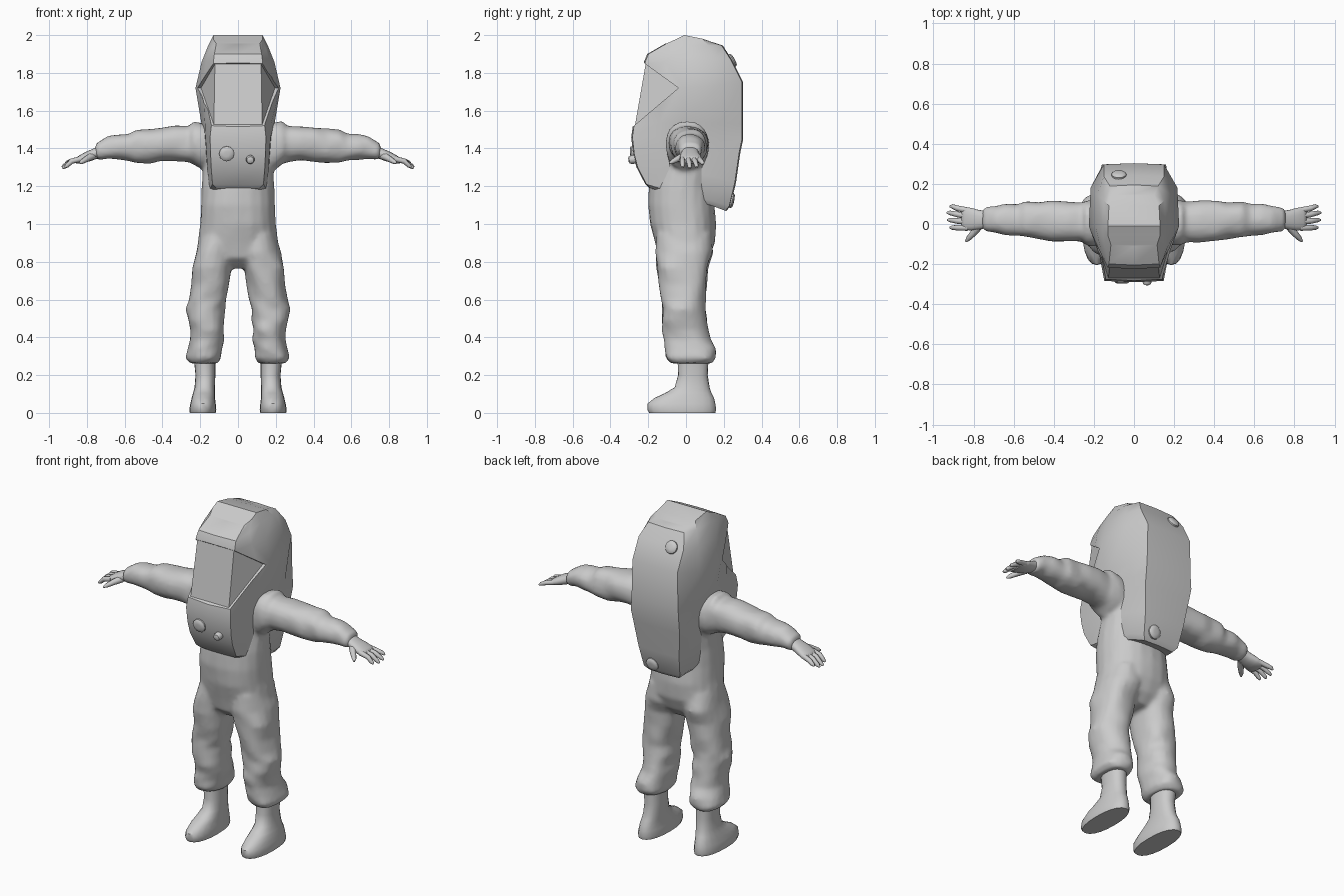
import bpy, bmesh, math, random
from mathutils import Vector

if "Cube" in bpy.data.objects:
    bpy.data.objects.remove(bpy.data.objects["Cube"])

random.seed(4)
grey = bpy.data.materials.new("suit_grey")
grey.diffuse_color = (0.6, 0.6, 0.6, 1)
grey.use_nodes = True
grey.node_tree.nodes["Principled BSDF"].inputs["Base Color"].default_value = grey.diffuse_color


def make(name, verts, faces, angle=35):
    me = bpy.data.meshes.new(name)
    me.from_pydata([tuple(v) for v in verts], [], faces)
    bm = bmesh.new()
    bm.from_mesh(me)
    bmesh.ops.recalc_face_normals(bm, faces=bm.faces)
    bm.to_mesh(me)
    bm.free()
    ob = bpy.data.objects.new(name, me)
    bpy.context.collection.objects.link(ob)
    me.materials.append(grey)
    smooth(ob, angle)
    return ob


def select(obs):
    bpy.ops.object.select_all(action='DESELECT')
    for o in obs:
        o.select_set(True)
    bpy.context.view_layer.objects.active = obs[0]


def smooth(ob, angle):
    select([ob])
    bpy.ops.object.shade_smooth_by_angle(angle=math.radians(angle))


def apply(ob, kind, **settings):
    m = ob.modifiers.new(kind, kind)
    for k, v in settings.items():
        setattr(m, k, v)
    select([ob])
    bpy.ops.object.modifier_apply(modifier=m.name)


def loft(name, rings, angle=35):
    n = len(rings[0])
    verts = [p for r in rings for p in r]
    faces = [(i * n + j, i * n + (j + 1) % n, (i + 1) * n + (j + 1) % n, (i + 1) * n + j)
             for i in range(len(rings) - 1) for j in range(n)]
    for base in (0, (len(rings) - 1) * n):      # caps in mirrored strips
        for j in range(n // 2):
            f = [base + j, base + j + 1, base + n - j - 1, base + (n - j) % n]
            faces.append(list(dict.fromkeys(f)))
    return make(name, verts, faces, angle)


def oval(axis, at, a0, a1, b0, b1, wrinkle=0.0, n=20):
    """Rounded section across the x or z axis, with a little cloth waviness."""
    ph, k, pts = random.uniform(0, 6.28), random.choice((2, 3, 4)), []
    for i in range(n):
        t = 2 * math.pi * i / n
        c, s = math.cos(t), math.sin(t)
        r = 1 + wrinkle * math.sin(k * t + ph)
        a = (a0 + a1) / 2 + (a1 - a0) / 2 * r * math.copysign(abs(c) ** 0.88, c)
        b = (b0 + b1) / 2 + (b1 - b0) / 2 * r * math.copysign(abs(s) ** 0.88, s)
        pts.append((a, b, at) if axis == 'z' else (at, a, b))
    return pts


def sections(name, axis, rows, side=1, wrinkle=0.0, angle=35):
    ob = loft(name, [oval(axis, *r, wrinkle=wrinkle) for r in rows], angle)
    if side < 0:
        ob.data.transform(((-1, 0, 0, 0), (0, 1, 0, 0), (0, 0, 1, 0), (0, 0, 0, 1)))
        ob.data.flip_normals()
    return ob


def tube(name, path):
    rings = []
    for i, (x, y, z, r) in enumerate(path):
        a, b = Vector(path[max(i - 1, 0)][:3]), Vector(path[min(i + 1, len(path) - 1)][:3])
        q = (b - a).to_track_quat('Z', 'Y')
        rings.append([Vector((x, y, z)) + q @ Vector((r * math.cos(t * math.pi / 4), r * math.sin(t * math.pi / 4), 0))
                      for t in range(8)])
    return loft(name, rings, 60)


# Cloth body: torso, trousers and sleeves fused into one suit
torso = [(.765, -.10, .10, -.08, .07), (.82, -.20, .20, -.145, .12), (.90, -.212, .212, -.165, .155),
         (1.0, -.20, .20, -.19, .16), (1.1, -.197, .197, -.20, .15), (1.2, -.19, .19, -.195, .15),
         (1.3, -.185, .185, -.16, .16), (1.42, -.19, .19, -.125, .16), (1.5, -.17, .17, -.10, .14),
         (1.54, -.10, .10, -.06, .10)]
leg = [(.95, .02, .20, -.15, .13), (.85, .015, .225, -.16, .145), (.77, .03, .245, -.155, .115),
       (.68, .045, .25, -.14, .11), (.60, .06, .262, -.13, .105), (.55, .07, .275, -.125, .10),
       (.49, .07, .265, -.125, .11), (.44, .08, .25, -.13, .12), (.39, .075, .25, -.115, .13),
       (.34, .085, .265, -.11, .155), (.29, .088, .277, -.105, .16), (.262, .11, .255, -.08, .14)]
arm = [(.12, -.10, .12, 1.29, 1.52), (.20, -.11, .12, 1.29, 1.54), (.235, -.105, .12, 1.315, 1.545),
       (.26, -.09, .11, 1.325, 1.52), (.33, -.09, .115, 1.335, 1.52), (.41, -.085, .115, 1.33, 1.512),
       (.47, -.075, .11, 1.32, 1.505), (.54, -.065, .112, 1.325, 1.50), (.58, -.06, .10, 1.335, 1.475),
       (.64, -.055, .10, 1.34, 1.475), (.69, -.045, .088, 1.345, 1.465), (.73, -.04, .085, 1.34, 1.44),
       (.755, -.032, .078, 1.345, 1.425)]
cloth = [sections("suit", 'z', torso, wrinkle=.012)]
for s in (1, -1):
    cloth += [sections("leg", 'z', leg, s, .045), sections("sleeve", 'x', arm, s, .035)]
select(cloth)
bpy.ops.object.join()
suit = cloth[0]
apply(suit, 'REMESH', mode='VOXEL', voxel_size=.012)
apply(suit, 'SMOOTH', factor=.5, iterations=6)
smooth(suit, 60)

# Boots
boot = [(0, .118, .255, -.195, .155), (.018, .115, .258, -.205, .16), (.05, .118, .252, -.203, .155),
        (.08, .122, .245, -.165, .148), (.105, .122, .238, -.11, .135), (.135, .122, .23, -.06, .125),
        (.20, .12, .225, -.042, .115), (.30, .12, .235, -.045, .12)]
# Hands: palm, four fingers and a thumb
palm = [(.735, -.02, .065, 1.35, 1.415), (.775, -.028, .07, 1.335, 1.395), (.81, -.032, .08, 1.325, 1.38),
        (.845, -.03, .085, 1.32, 1.36), (.86, -.02, .075, 1.322, 1.35)]
tips = [(.918, .088, 1.315), (.932, .056, 1.30), (.93, .02, 1.295), (.918, -.018, 1.30)]
for s, label in ((1, "left"), (-1, "right")):
    sections(label + "_boot", 'z', boot, s, angle=45)
    hand = [sections(label + "_hand", 'x', palm, s, angle=60)]
    for i, (x, y, z) in enumerate(tips):
        hand.append(tube("finger", [(s * .83, .068 - .029 * i, 1.345, .015), (s * .88, (y + .068 - .029 * i) / 2, 1.333, .014),
                                    (s * (x - .012), y, z + .008, .011), (s * x, y, z, .005)]))
    hand.append(tube("thumb", [(s * .77, -.005, 1.36, .022), (s * .80, -.045, 1.345, .017),
                               (s * .828, -.075, 1.328, .012), (s * .838, -.088, 1.322, .005)]))
    select(hand)
    bpy.ops.object.join()

# Hood with chest flap and back hump: z front, z side, z back, front y, front width, side width, back y, back width
hood_rows = [(1.19, 1.13, 1.07, -.195, .115, .14, .215, .10), (1.21, 1.15, 1.095, -.215, .135, .155, .235, .12),
             (1.30, 1.28, 1.22, -.262, .142, .165, .265, .135), (1.37, 1.37, 1.38, -.28, .145, .172, .288, .155),
             (1.46, 1.46, 1.45, -.29, .148, .18, .303, .16), (1.53, 1.54, 1.53, -.28, .14, .195, .303, .155),
             (1.72, 1.72, 1.75, -.247, .13, .225, .303, .15), (1.86, 1.86, 1.87, -.222, .13, .192, .243, .15),
             (1.90, 1.945, 1.945, -.205, .125, .158, .195, .12), (1.955, 2.0, 1.96, -.11, .115, .13, .15, .10)]
rings = []
for zf, zm, zb, f, fw, w, b, bw in hood_rows:
    half = [(0, f, zf), (fw, f + .006, zf), ((fw + w) / 2 + .008, f / 2, (zf + zm) / 2), (w, -.01, zm),
            (w * .96, b * .6, (zm + zb) / 2), (bw, b - .006, zb), (0, b, zb)]
    rings.append(half + [(-x, y, z) for x, y, z in half[-2:0:-1]])
hood = loft("hood", rings, 32)

# Visor opening cut through the front of the hood
tri = [(-.03, 1.72), (-.42, 2.0), (-.42, 1.40)]
tri = [(-.04, 1.72), (-.222, 1.852), (-.40, 1.852), (-.40, 1.515), (-.282, 1.515)]
n = len(tri)
cutter = make("visor_cutter", [(x, y, z) for x in (-.4, .4) for y, z in tri],
              [tuple(range(n)), tuple(range(n, 2 * n))] + [(i, (i + 1) % n, n + (i + 1) % n, n + i) for i in range(n)])
cutter.hide_render = True
apply(hood, 'BOOLEAN', object=cutter, operation='DIFFERENCE', solver='EXACT')
bpy.data.objects.remove(cutter)
smooth(hood, 32)

# Visor: flat window with a triangular pane on each side
pane = [(.122, -.212, 1.856), (.198, -.034, 1.72), (.128, -.272, 1.511)]
v = pane + [(-x, y, z) for x, y, z in pane]
make("visor", v, [(0, 2, 5, 3), (0, 1, 2), (3, 5, 4)], 10)


# Round valves and chest buttons
def knob(name, pos, normal, r, h):
    q = Vector(normal).to_track_quat('Z', 'Y')
    prof = [(r, -h), (r, h * .4), (r * .8, h * .85), (r * .35, h)]
    loft(name, [[Vector(pos) + q @ Vector((a * math.cos(t * math.pi / 6), a * math.sin(t * math.pi / 6), z))
                 for t in range(12)] for a, z in prof], 40)


knob("large_chest_button", (-.06, -.28, 1.372), (0, -1, -.12), .04, .016)
knob("small_chest_button", (.065, -.277, 1.342), (0, -1, -.15), .023, .028)
knob("upper_back_valve", (-.075, .243, 1.865), (0, 1, .55), .037, .016)
knob("lower_back_valve", (.055, .239, 1.125), (0, 1, -.2), .04, .016)
